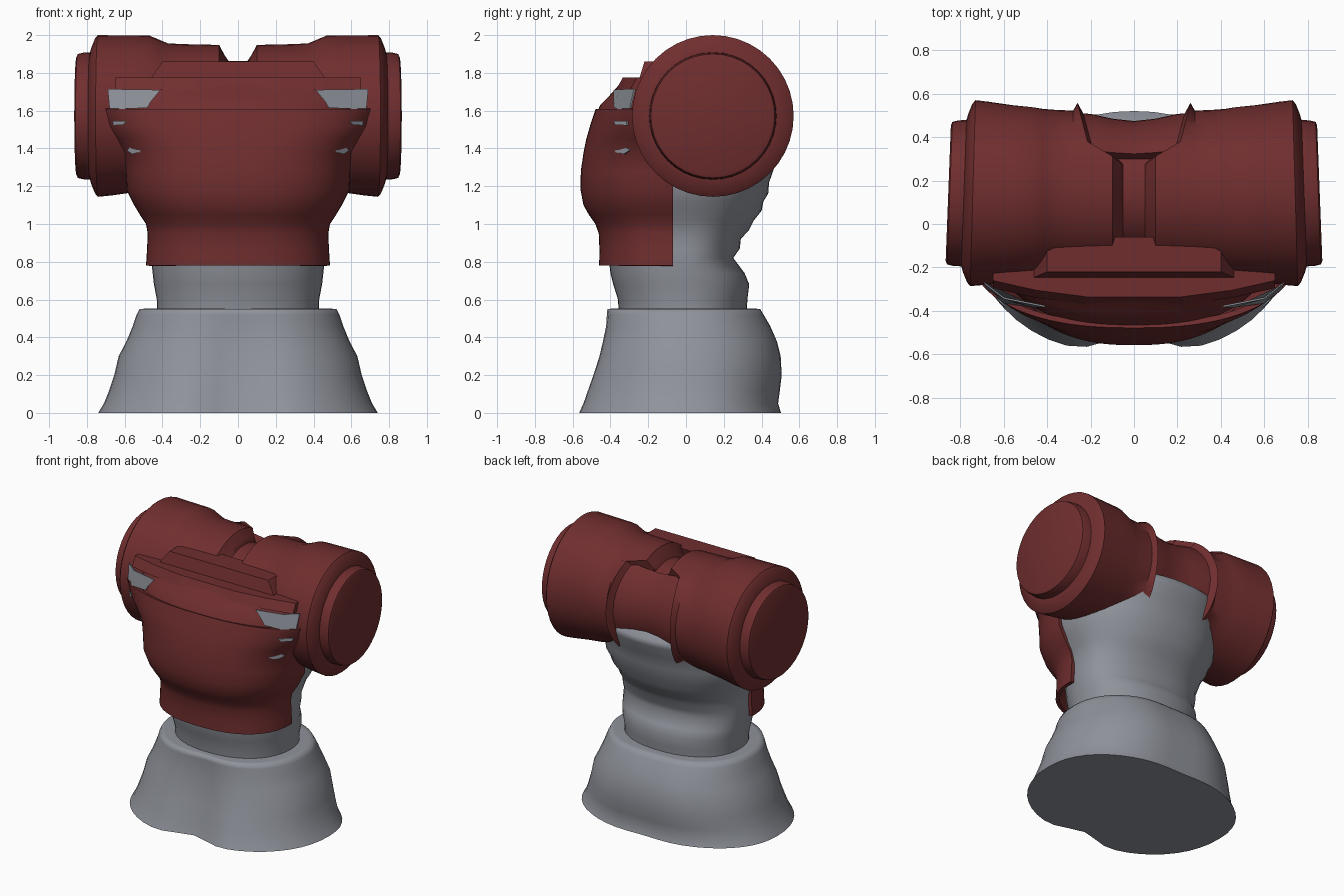
import bpy, bmesh, math
from mathutils import Vector

if "Cube" in bpy.data.objects:
    bpy.data.objects.remove(bpy.data.objects["Cube"])


def material(name, rgb):
    m = bpy.data.materials.new(name)
    m.diffuse_color = (*rgb, 1)
    m.use_nodes = True
    m.node_tree.nodes["Principled BSDF"].inputs["Base Color"].default_value = m.diffuse_color
    return m


RED = material("dark red", (0.162, 0.027, 0.028))
GREY = material("cloth grey", (0.275, 0.29, 0.325))


def smooth_shade(ob, angle):
    bpy.ops.object.select_all(action='DESELECT')
    bpy.context.view_layer.objects.active = ob
    ob.select_set(True)
    bpy.ops.object.shade_smooth_by_angle(angle=math.radians(angle))


def build(name, verts, faces, mat, angle=40):
    me = bpy.data.meshes.new(name)
    me.from_pydata(verts, [], faces)
    bm = bmesh.new()
    bm.from_mesh(me)
    bmesh.ops.recalc_face_normals(bm, faces=bm.faces)
    bm.to_mesh(me)
    bm.free()
    me.materials.append(mat)
    ob = bpy.data.objects.new(name, me)
    bpy.context.collection.objects.link(ob)
    if angle:
        smooth_shade(ob, angle)
    return ob


def skin(rows, closed):
    """Quads between successive rows of equal length."""
    n = len(rows[0])
    cols = n if closed else n - 1
    verts = [v for r in rows for v in r]
    faces = [(i * n + j, i * n + (j + 1) % n, (i + 1) * n + (j + 1) % n, (i + 1) * n + j)
             for i in range(len(rows) - 1) for j in range(cols)]
    return verts, faces


def loft(name, rings, mat, yc=0.0, power=2.2, half=False, dents=None, caps=True, angle=40, n=48):
    """Rings are (z, half width, front y, back y); half keeps the front side only."""
    rows = []
    for z, hx, yf, yb in rings:
        row = []
        front_dent, back_dent = dents(z) if dents else (0, 0)
        for j in range(n + 1 if half else n):
            a = math.pi + math.pi * j / n if half else 2 * math.pi * j / n
            c, s = math.cos(a), math.sin(a)
            x = hx * math.copysign(abs(c) ** (2 / power), c)
            k = abs(s) ** (2 / power)
            y = yc + k * ((yf - yc) if s < 0 else (yb - yc))
            y += k * (front_dent if s < 0 else -back_dent) * math.exp(-(x / 0.18) ** 2)
            row.append((x, y, z))
        rows.append(row)
    verts, faces = skin(rows, not half or caps)
    if caps:
        m = len(rows[0])
        faces += [tuple(range(m)), tuple(range(len(verts) - m, len(verts)))]
    return build(name, verts, faces, mat, angle)


def prism(name, outline, offset, mat):
    """Extrude a 3D polygon along an offset."""
    n = len(outline)
    a = [Vector(p) for p in outline]
    verts = a + [p + Vector(offset) for p in a]
    faces = [tuple(range(n)), tuple(range(n, 2 * n))]
    faces += [(i, (i + 1) % n, n + (i + 1) % n, n + i) for i in range(n)]
    return build(name, verts, faces, mat, angle=0)


# Flared skirt base, pinched at the front middle
loft("skirt", [(0, .74, -.607, .52), (.05, .71, -.585, .505), (.12, .682, -.56, .515),
               (.2, .655, -.53, .525), (.3, .632, -.495, .52), (.38, .59, -.475, .5),
               (.46, .557, -.456, .465), (.52, .537, -.45, .43), (.55, .522, -.446, .412),
               (.552, .49, -.42, .385)],
     GREY, dents=lambda z: (.1 - .12 * z, .02), angle=100)

# Cloth torso with folds at the back
loft("torso", [(.5, .43, -.355, .32), (.6, .43, -.36, .325), (.68, .445, -.385, .335),
               (.74, .452, -.4, .31), (.82, .46, -.41, .25), (.87, .46, -.42, .285),
               (.92, .46, -.42, .29), (.97, .47, -.43, .335), (1.02, .485, -.44, .36),
               (1.07, .515, -.46, .4), (1.12, .535, -.47, .41), (1.16, .555, -.475, .435),
               (1.22, .565, -.48, .44), (1.32, .575, -.47, .475), (1.4, .57, -.45, .51),
               (1.45, .57, -.44, .52), (1.48, .57, -.43, .42), (1.6, .55, -.4, .36),
               (1.7, .5, -.3, .3)], GREY, angle=85)

# Breastplate shell around the front
plate = loft("breastplate", [(.78, .487, -.46, 0), (.86, .482, -.458, 0), (.95, .478, -.462, 0),
                             (1.0, .487, -.48, 0), (1.05, .52, -.515, 0), (1.1, .55, -.543, 0),
                             (1.18, .59, -.558, 0), (1.28, .595, -.557, 0), (1.38, .615, -.542, 0),
                             (1.45, .67, -.528, 0), (1.52, .73, -.508, 0), (1.61, .77, -.478, 0)],
             RED, yc=-.07, power=2.4, half=True, caps=False)
mod = plate.modifiers.new("thickness", 'SOLIDIFY')
mod.thickness = .025
outward = sum(p.normal.dot(p.center - Vector((0, -.07, p.center.z))) for p in plate.data.polygons)
mod.offset = -1 if outward > 0 else 1
bpy.ops.object.modifier_apply(modifier=mod.name)
smooth_shade(plate, 40)

# Sloping upper chest above the breastplate
loft("upper_chest", [(1.58, .62, -.475, 0), (1.63, .63, -.455, 0), (1.68, .64, -.405, 0),
                     (1.74, .64, -.352, 0)], RED, yc=-.1, power=2.4, half=True)

# Chest trim band along the top, leaning back
half_edge = [(.65, -.295), (.45, -.34), (.22, -.37)]
edge = half_edge + [(-x, y) for x, y in reversed(half_edge)]
prism("chest_band", [(x, y, 1.71) for x, y in edge] + [(-.65, -.2, 1.71), (.65, -.2, 1.71)],
      (0, .035, .065), RED)

# Raised front collar
prism("front_collar", [(-.47, -.25, 1.76), (.47, -.25, 1.76), (.4, -.22, 1.86), (-.4, -.22, 1.86)],
      (0, .16, 0), RED)

# Shoulder drums and end caps around a shared axis: (x, radius, reduction away from the top)
AY, AZ, SEG = .142, 1.572, 40
drum_profile = [(.785, .33, 0), (.775, .365, 0), (.757, .41, 0), (.742, .428, 0), (.67, .427, .006),
                (.56, .427, .022), (.47, .426, .03), (.42, .405, .017), (.37, .384, 0),
                (.28, .38, 0), (.1, .376, 0), (.07, .32, 0), (.05, .29, 0)]
cap_profile = [(.76, .338, 0), (.82, .335, 0), (.848, .328, 0), (.855, .312, 0)]


def turned(name, profile, side, mat):
    """Revolve about the shoulder axis; the inner rim steps out at the back."""
    rows = []
    for x, r, dip in profile:
        row = []
        for j in range(SEG):
            a = 2 * math.pi * j / SEG
            c = math.cos(a)
            w = .65 + .7 * (c - .5) if c > .52 else 0
            px, pr = x, r - dip * (1 - max(0, math.sin(a)))
            if 0 < x < .15:
                px, pr = x + .16 * w, r + .04 * w
            elif x > .7:
                px = x - .012 * c
            row.append((side * px, AY + pr * c, AZ + pr * math.sin(a)))
        rows.append(row)
    verts, faces = skin(rows, True)
    faces += [tuple(range(SEG)), tuple(range(len(verts) - SEG, len(verts)))]
    return build(name, verts, faces, mat, angle=40)


for side, label in ((-1, "left"), (1, "right")):
    turned(label + "_shoulder_drum", drum_profile, side, RED)
    turned(label + "_shoulder_cap", cap_profile, side, RED)

# Core joining the two drums
turned("shoulder_core", [(-.3, .29, 0), (.3, .29, 0)], 1, RED)

# Curved back panel between the drums
rows = []
for i in range(13):
    a = math.radians(57 - i * 7)
    rows.append([(x, AY + r * math.cos(a), AZ + r * math.sin(a))
                 for x, r in ((-.3, .37), (-.2, .365), (-.1, .343), (0, .332),
                              (.1, .343), (.2, .365), (.3, .37), (.3, .26), (-.3, .26))])
v, f = skin(rows, True)
build("back_panel", v, f + [tuple(range(9)), tuple(range(len(v) - 9, len(v)))], RED)

# Grey cloth patches showing beside the chest
for s, label in ((-1, "left"), (1, "right")):
    patches = [[(.41, -.383, 1.71), (.6, -.345, 1.713), (.69, -.275, 1.715), (.68, -.3, 1.61),
                (.6, -.365, 1.61), (.48, -.382, 1.615), (.46, -.384, 1.65)],
               [(.59, -.385, 1.545), (.665, -.315, 1.545), (.66, -.315, 1.522), (.61, -.375, 1.525)],
               [(.5, -.39, 1.418), (.56, -.33, 1.415), (.59, -.3, 1.39), (.56, -.33, 1.37),
                (.52, -.375, 1.38)]]
    for k, pts in enumerate(patches):
        prism(f"{label}_cloth_patch_{k + 1}", [(s * x, y, z) for x, y, z in pts], (0, .008, 0), GREY)
